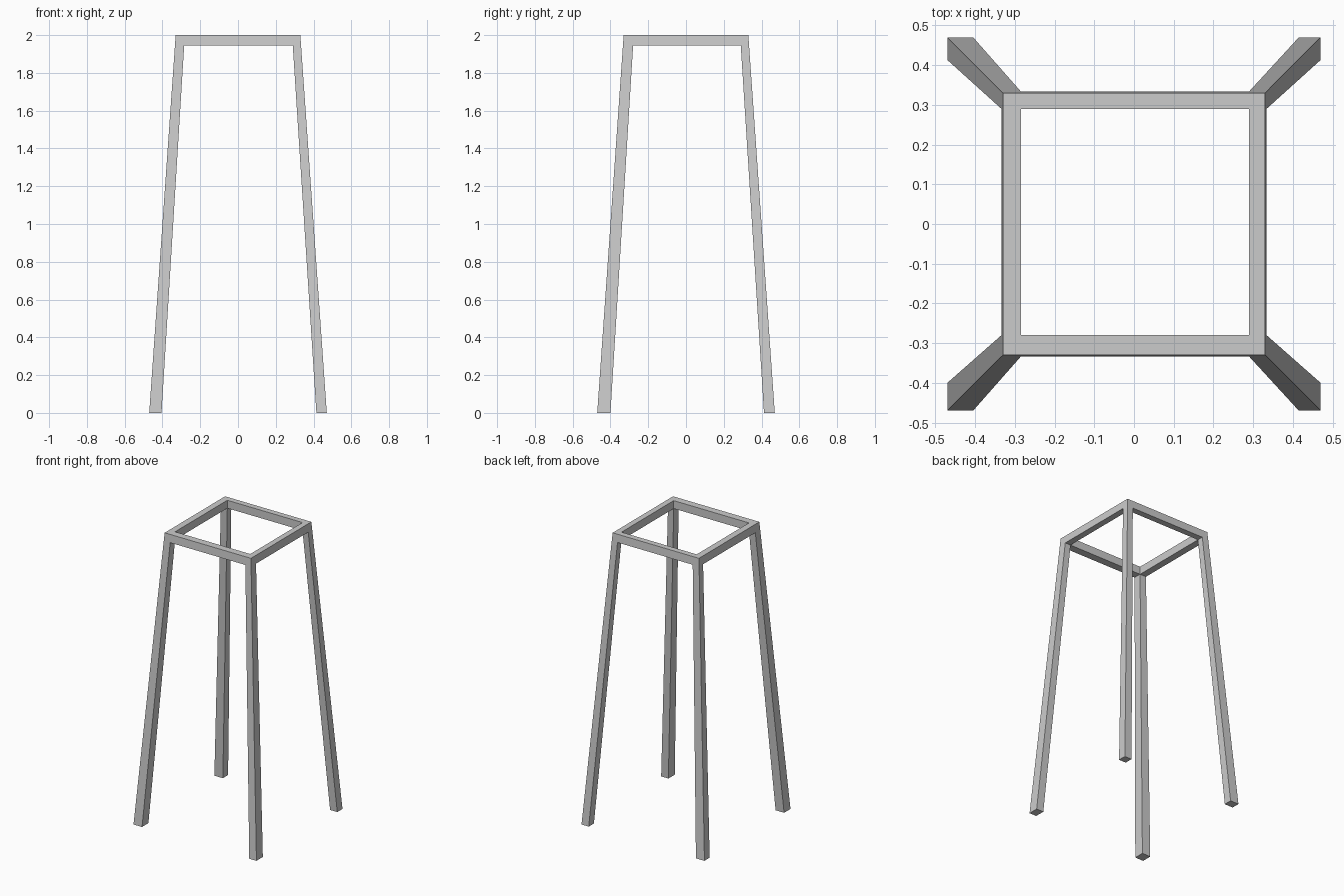
import bpy
import bmesh

cube = bpy.data.objects.get("Cube")
if cube:
    bpy.data.objects.remove(cube, do_unlink=True)

grey = bpy.data.materials.new("light grey")
grey.use_nodes = True
colour = (0.6, 0.6, 0.6, 1)
grey.diffuse_color = colour
grey.node_tree.nodes["Principled BSDF"].inputs["Base Color"].default_value = colour

TOP, UNDER = 2.0, 1.945
OUT_TOP, OUT_FOOT = 0.33, 0.47
OUT_UNDER = OUT_TOP + (OUT_FOOT - OUT_TOP) * (TOP - UNDER) / TOP
# Inner edges on each side, at the frame and at the feet
IN_TOP = {"left": 0.29, "right": -0.285, "back": 0.29, "front": -0.28}
IN_FOOT = {"left": 0.415, "right": -0.405, "back": 0.413, "front": -0.40}


def rect(x0, x1, y0, y1, z):
    return [(x0, y0, z), (x1, y0, z), (x1, y1, z), (x0, y1, z)]


def loft(name, rings, closed):
    """Bridge rings of four points; closed joins last to first, else cap the ends."""
    bm = bmesh.new()
    loops = [[bm.verts.new(p) for p in ring] for ring in rings]
    pairs = list(zip(loops, loops[1:]))
    if closed:
        pairs.append((loops[-1], loops[0]))
    else:
        bm.faces.new(loops[0])
        bm.faces.new(loops[-1])
    for a, b in pairs:
        for i in range(4):
            j = (i + 1) % 4
            bm.faces.new((a[i], a[j], b[j], b[i]))
    bmesh.ops.recalc_face_normals(bm, faces=bm.faces)
    mesh = bpy.data.meshes.new(name)
    bm.to_mesh(mesh)
    bm.free()
    mesh.materials.append(grey)
    obj = bpy.data.objects.new(name, mesh)
    bpy.context.scene.collection.objects.link(obj)


# Square top frame with sides that follow the slope of the legs
inner = (IN_TOP["right"], IN_TOP["left"], IN_TOP["front"], IN_TOP["back"])
loft("top_frame", [
    rect(-OUT_TOP, OUT_TOP, -OUT_TOP, OUT_TOP, TOP),
    rect(-OUT_UNDER, OUT_UNDER, -OUT_UNDER, OUT_UNDER, UNDER),
    rect(*inner, UNDER),
    rect(*inner, TOP),
], closed=True)

# Four splayed legs that thicken towards the floor
for side, sx in (("left", 1), ("right", -1)):
    for end, sy in (("front", -1), ("back", 1)):
        loft(f"{end}_{side}_leg", [
            rect(sx * OUT_FOOT, IN_FOOT[side], sy * OUT_FOOT, IN_FOOT[end], 0),
            rect(sx * OUT_UNDER, IN_TOP[side], sy * OUT_UNDER, IN_TOP[end], UNDER),
        ], closed=False)
